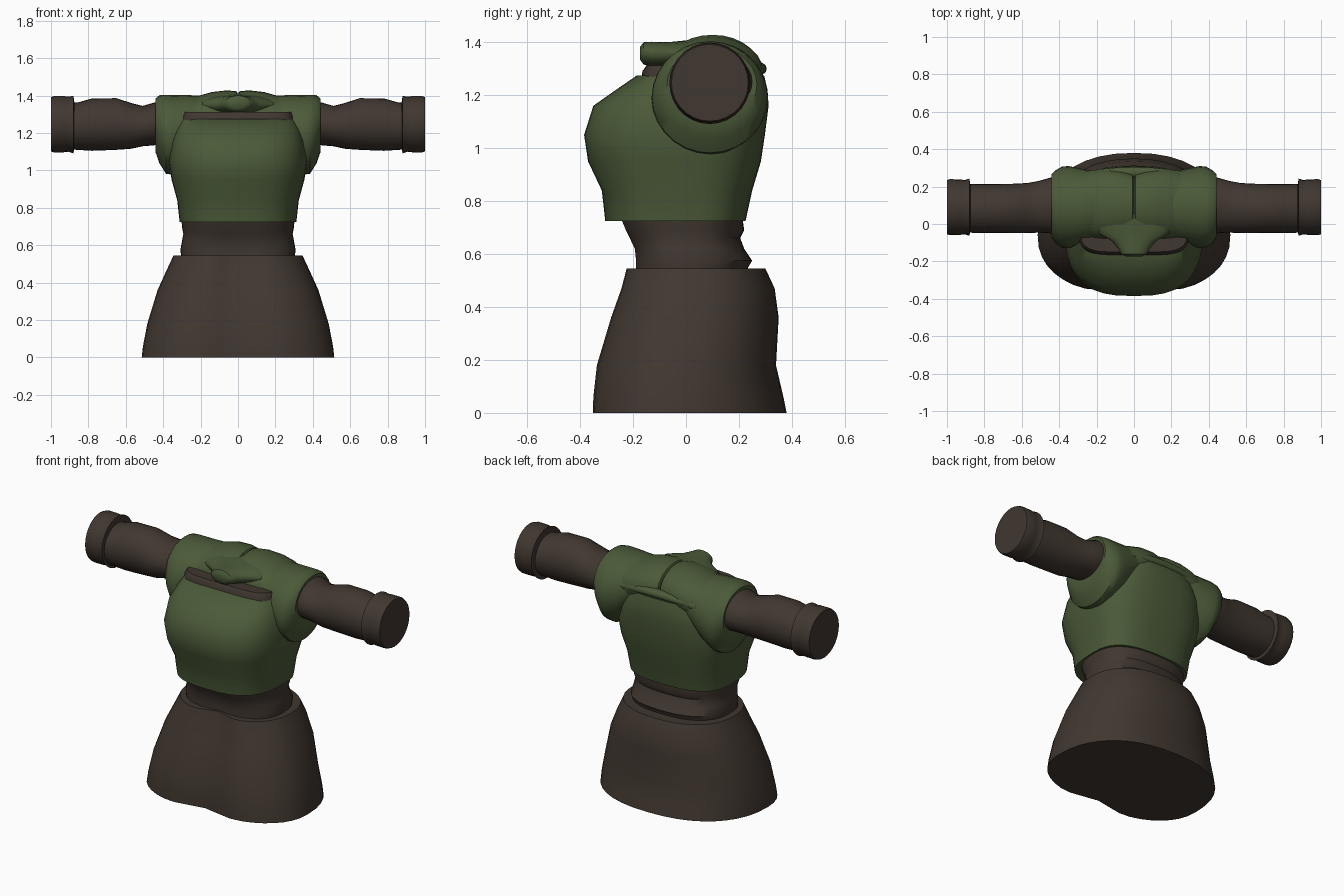
import bpy, bmesh, math
from mathutils import Vector


def material(name, rgb):
    m = bpy.data.materials.new(name)
    m.diffuse_color = (*rgb, 1)
    return m


GREEN = material("moss green", (0.070, 0.102, 0.040))
BROWN = material("dark brown", (0.052, 0.038, 0.029))


def loft(name, rings, mat, angle=40):
    """Skin a list of closed point rings and cap both ends."""
    bm = bmesh.new()
    loops = [[bm.verts.new(p) for p in ring] for ring in rings]
    n = len(loops[0])
    for a, b in zip(loops, loops[1:]):
        for i in range(n):
            j = (i + 1) % n
            bm.faces.new((a[i], a[j], b[j], b[i]))
    bm.faces.new(loops[0])
    bm.faces.new(loops[-1])
    bmesh.ops.recalc_face_normals(bm, faces=bm.faces)
    me = bpy.data.meshes.new(name)
    bm.to_mesh(me)
    bm.free()
    me.materials.append(mat)
    ob = bpy.data.objects.new(name, me)
    bpy.context.collection.objects.link(ob)
    bpy.ops.object.select_all(action='DESELECT')
    ob.select_set(True)
    bpy.context.view_layer.objects.active = ob
    bpy.ops.object.shade_smooth_by_angle(angle=math.radians(angle))
    return ob


def flat_ring(z, hw, front, back, mid=0.0, power=2.4, notch=0.0, n=40):
    """Horizontal rounded ring, widest at y = mid, optionally dented in front."""
    pts = []
    for i in range(n):
        t = 2 * math.pi * i / n
        c, s = math.cos(t), math.sin(t)
        x = hw * math.copysign(abs(c) ** (2 / power), c)
        u = math.copysign(abs(s) ** (2 / power), s)
        y = mid + u * ((back - mid) if s > 0 else (mid - front))
        if s < 0:
            y += notch * math.exp(-(x / (0.3 * hw)) ** 2)
        pts.append(Vector((x, y, z)))
    return pts


def side_ring(x, cy, cz, ry, rz, n=28):
    """Upright elliptical ring facing along x."""
    return [Vector((x, cy + ry * math.cos(2 * math.pi * i / n),
                    cz + rz * math.sin(2 * math.pi * i / n))) for i in range(n)]


# Skirt: z, half width, front, back
skirt = [(0, .515, -.38, .38), (.06, .508, -.378, .368), (.18, .485, -.365, .34),
         (.36, .43, -.31, .35), (.47, .38, -.27, .335), (.545, .345, -.25, .30)]
loft("skirt", [flat_ring(z, w, f, b, -.06 + z * .15, 2.3, .06) for z, w, f, b in skirt], BROWN)

# Waist
waist = [(.50, .30, -.20, .23), (.55, .305, -.20, .235), (.575, .308, -.20, .25),
         (.62, .300, -.205, .22), (.66, .292, -.225, .205), (.69, .298, -.24, .22),
         (.76, .305, -.27, .21)]
loft("waist", [flat_ring(z, w, f, b, 0, 2.5, .02) for z, w, f, b in waist], BROWN)

# Chest
chest = [(.725, .312, -.305, .225), (.84, .325, -.318, .25), (.95, .355, -.37, .283),
         (1.05, .37, -.385, .298), (1.16, .355, -.35, .312), (1.22, .335, -.265, .308),
         (1.275, .31, -.185, .295)]
loft("chest", [flat_ring(z, w, f, b, 0, 2.8) for z, w, f, b in chest], GREEN)

# Brown undershirt showing in the neck gap
loft("undershirt", [flat_ring(z, w, f, b, .05, 5) for z, w, f, b in
     [(1.2, .30, -.17, .27), (1.29, .30, -.165, .272), (1.312, .29, -.15, .265)]], BROWN)

# Arm: x, centre y, centre z, radius y, radius z
arm = [(.38, .10, 1.245, .14, .115), (.44, .10, 1.25, .15, .115), (.51, .092, 1.237, .138, .108),
       (.57, .085, 1.238, .134, .122), (.65, .083, 1.248, .132, .138), (.78, .083, 1.245, .131, .14),
       (.86, .083, 1.236, .130, .126), (.92, .085, 1.24, .130, .126)]
cuff = [(.875, .085, 1.24, .125, .125), (.88, .09, 1.245, .153, .154), (.905, .09, 1.247, .145, .147),
        (.93, .09, 1.247, .148, .150), (.985, .09, 1.247, .150, .150), (1.0, .09, 1.247, .145, .145)]
sleeve = [(.12, .11, 1.27, .15, .10), (.20, .10, 1.26, .18, .14), (.28, .095, 1.215, .20, .188),
          (.35, .09, 1.19, .22, .213), (.385, .09, 1.193, .217, .211), (.42, .092, 1.22, .195, .182),
          (.44, .098, 1.24, .17, .145), (.435, .098, 1.245, .14, .11)]
# Shoulder yoke half, meeting its twin in a centre seam
yoke = [(.0, .10, 1.30, .14, .11), (.008, .10, 1.30, .165, .123), (.06, .10, 1.30, .18, .128),
        (.14, .105, 1.295, .185, .124), (.20, .105, 1.285, .185, .117), (.27, .10, 1.27, .17, .12)]
for label, s in (("right", 1), ("left", -1)):
    for part, data, mat in (("arm", arm, BROWN), ("cuff", cuff, BROWN),
                            ("sleeve", sleeve, GREEN), ("yoke", yoke, GREEN)):
        loft(f"{label}_{part}", [side_ring(s * x, *r) for x, *r in data], mat)

# Collar fold that narrows to a rounded tip in front: y, half width, centre z, half height
collar = [(.06, .20, 1.35, .06), (.0, .205, 1.352, .055), (-.05, .19, 1.352, .05),
          (-.09, .12, 1.352, .048), (-.13, .085, 1.355, .047), (-.16, .07, 1.358, .042),
          (-.173, .045, 1.358, .025)]
loft("collar", [[Vector((w * math.cos(i * math.pi / 12), y, cz + h * math.sin(i * math.pi / 12)))
                 for i in range(24)] for y, w, cz, h in collar], GREEN)

# Back neck fold
loft("back_fold", [side_ring(x, .275 - .35 * x * x, 1.30 - .3 * x * x, .03, .025, 12)
                   for x in (-.26, -.18, -.09, 0, .09, .18, .26)], GREEN)
